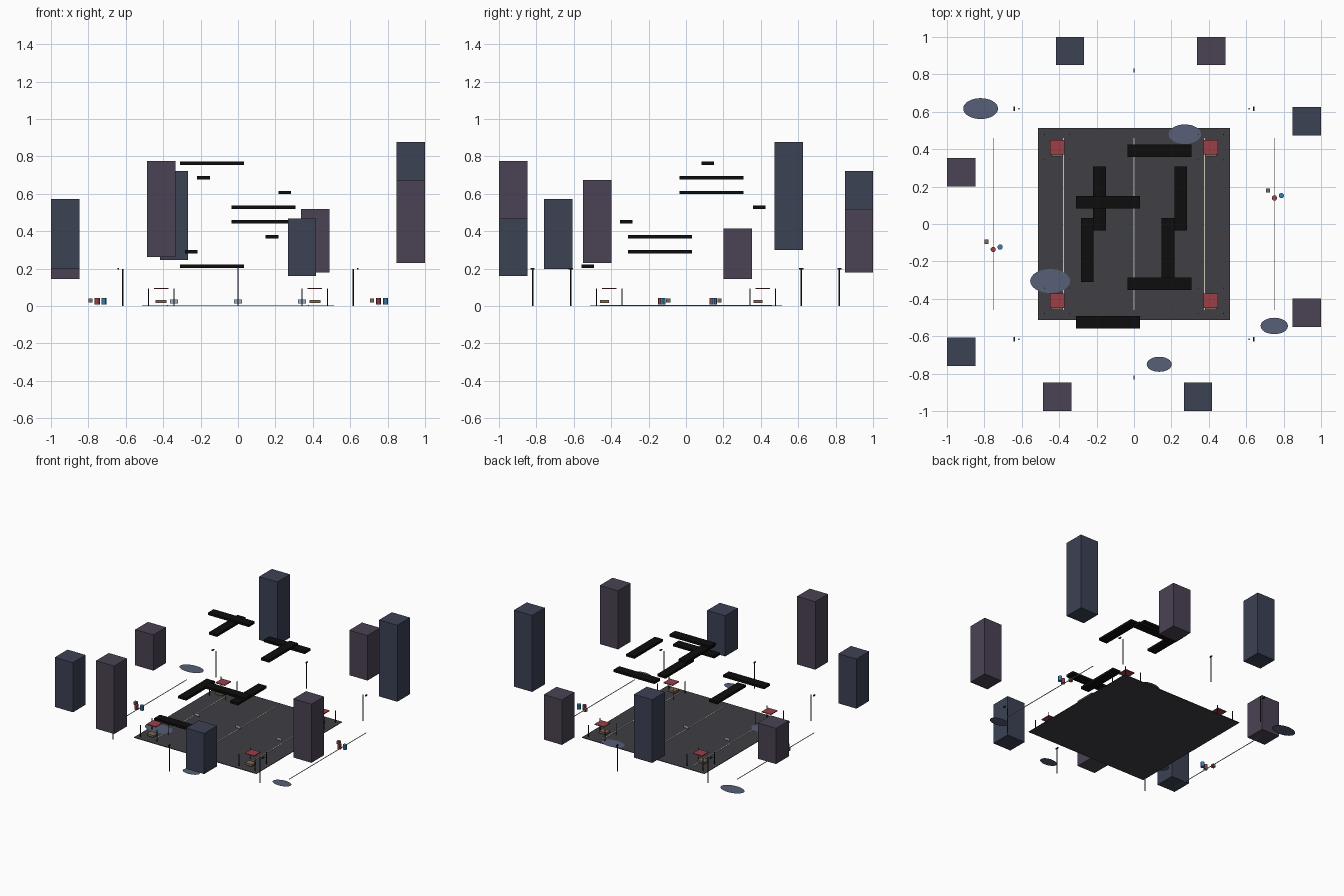
import bpy

if "Cube" in bpy.data.objects:
    bpy.data.objects.remove(bpy.data.objects["Cube"])


def mat(name, r, g, b):
    m = bpy.data.materials.new(name)
    m.diffuse_color = (r, g, b, 1)
    m.use_nodes = True
    m.node_tree.nodes["Principled BSDF"].inputs["Base Color"].default_value = m.diffuse_color
    return m


NAVY = mat("navy", .045, .054, .09)
PURPLE = mat("purple", .07, .055, .088)
BLACK = mat("black", .004, .004, .004)
ASPHALT = mat("asphalt", .05, .05, .058)
MIST = mat("puddle_blue", .095, .115, .19)
PAINT = mat("road_paint", .6, .6, .5)
RED = mat("red", .32, .05, .065)
BLUE = mat("blue", .04, .22, .42)
BROWN = mat("brown", .2, .14, .09)
METAL = mat("dark_metal", .02, .02, .025)
GLASS = mat("pale_blue", .35, .42, .52)


def box(name, m, x, y, z0, z1, sx, sy):
    bpy.ops.mesh.primitive_cube_add(size=1, location=(x, y, (z0 + z1) / 2))
    o = bpy.context.object
    o.name = name
    o.scale = (sx, sy, z1 - z0)
    o.data.materials.append(m)
    return o


def cyl(name, m, x, y, z0, z1, r, n=8):
    bpy.ops.mesh.primitive_cylinder_add(vertices=n, radius=r, depth=z1 - z0,
                                        location=(x, y, (z0 + z1) / 2))
    o = bpy.context.object
    o.name = name
    o.data.materials.append(m)
    bpy.ops.object.shade_smooth_by_angle()
    return o


# street plate and lane lines
box("street_plate", ASPHALT, 0, 0, 0, .004, 1.025, 1.025)
for x in (-.75, -.377, 0, .377, .75):
    box("lane_line", PAINT, x, 0, .003, .006, .005, .92)

# floating towers: x, y, bottom, top, colour
for x, y, z0, z1, m in (
        (-.342, .925, .245, .723, NAVY), (.412, .925, .18, .52, PURPLE),
        (.924, .55, .30, .878, NAVY), (-.924, .277, .145, .415, PURPLE),
        (-.924, -.683, .197, .572, NAVY), (-.411, -.924, .262, .776, PURPLE),
        (.342, -.924, .161, .468, NAVY), (.924, -.475, .23, .673, PURPLE)):
    box("tower", m, x, y, z0, z1, .152, .152)

# walkway bars rising in a spiral: x, y, z, runs along x
for x, y, z, along in (
        (-.138, -.525, .212, 1), (-.25, -.138, .291, 0), (.182, -.138, .37, 0),
        (.136, -.32, .45, 1), (.136, .392, .528, 1), (.25, .137, .607, 0),
        (-.185, .137, .685, 0), (-.138, .117, .764, 1)):
    sx, sy = (.342, .068) if along else (.068, .342)
    box("walkway", BLACK, x, y, z - .009, z + .009, sx, sy)

# flat puddles
for x, y, r in ((-.82, .617, .093), (.272, .48, .087), (-.448, -.305, .107),
                (.75, -.545, .073), (.135, -.75, .067)):
    bpy.ops.mesh.primitive_circle_add(vertices=32, radius=r, fill_type='NGON',
                                      location=(x, y, .008))
    o = bpy.context.object
    o.name = "puddle"
    o.scale.y = .6
    o.data.materials.append(MIST)

# corner stalls: canopy, counter and four posts
for x in (-.411, .411):
    for y in (-.411, .411):
        box("stall_canopy", RED, x, y, .091, .097, .077, .077)
        box("stall_counter", BROWN, x, y - .026, .016, .032, .058, .048)
        for dx in (-.068, .068):
            for dy in (-.068, .068):
                cyl("stall_post", METAL, x + dx, y + dy, .002, .093, .003, 6)

# small upright panels on the street centre line
for x in (-.343, 0, .343):
    box("small_panel", GLASS, x, 0, .014, .034, .043, .002)

# street lamps with heads leaning outwards
for sx, y in ((-1, -.616), (1, -.616), (-1, .616), (1, .616), (0, -.82), (0, .82)):
    cyl("lamp_post", METAL, sx * .615, y, 0, .197, .004)
    box("lamp_head", METAL, sx * .641, y, .194, .202, .008, .022)

# bins and crates at the sides
for x, y in ((.751, .139), (-.753, -.136)):
    cyl("red_bin", RED, x, y, .007, .043, .014, 12)
    cyl("blue_bin", BLUE, x + .037, y + .013, .007, .043, .014, 12)
    box("crate", BROWN, x - .035, y + .041, .019, .041, .022, .022)
